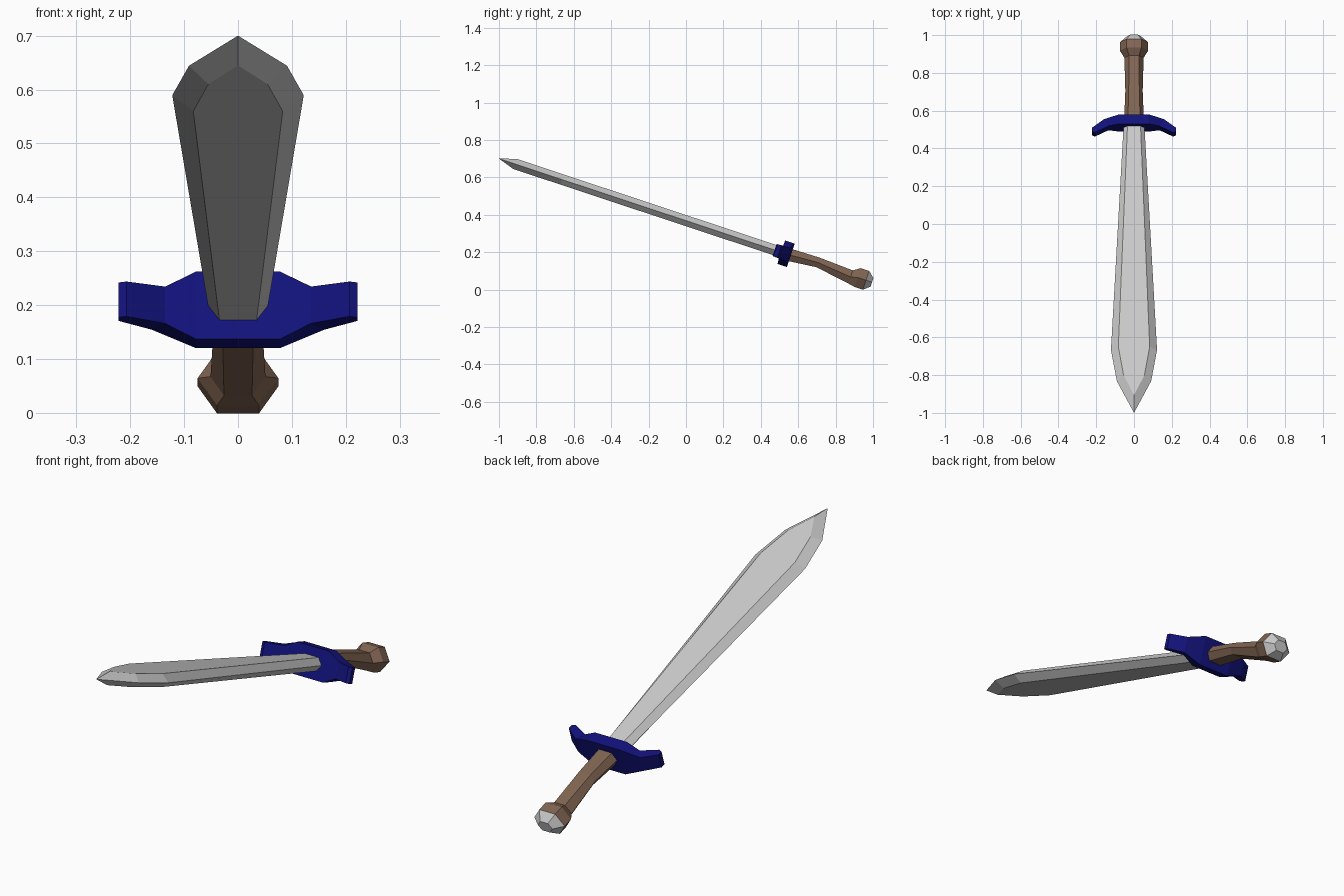
import bpy, bmesh, math

if "Cube" in bpy.data.objects:
    bpy.data.objects.remove(bpy.data.objects["Cube"])

ANGLE = math.radians(18.34)
SIN, COS = math.sin(ANGLE), math.cos(ANGLE)


def place(x, s, t):
    """x = width, s = distance along the sword towards the tip, t = thickness."""
    return (x, -s * COS + t * SIN, 0.3685 + s * SIN + t * COS)


def loft(name, rings, color=None, cap_start=True, cap_end=True):
    bm = bmesh.new()
    loops = [[bm.verts.new(place(*p)) for p in ring] for ring in rings]
    for a, b in zip(loops, loops[1:]):
        n = len(a)
        for i in range(n):
            j = (i + 1) % n
            bm.faces.new((a[i], a[j], b[j], b[i]))
    if cap_start:
        bm.faces.new(loops[0][::-1])
    if cap_end:
        bm.faces.new(loops[-1])
    bmesh.ops.remove_doubles(bm, verts=bm.verts, dist=0.0002)
    bmesh.ops.recalc_face_normals(bm, faces=bm.faces)
    mesh = bpy.data.meshes.new(name)
    bm.to_mesh(mesh)
    bm.free()
    obj = bpy.data.objects.new(name, mesh)
    bpy.context.collection.objects.link(obj)
    if color:
        mat = bpy.data.materials.new(name + "_color")
        mat.diffuse_color = (*color, 1)
        mat.use_nodes = True
        mat.node_tree.nodes["Principled BSDF"].inputs["Base Color"].default_value = mat.diffuse_color
        mesh.materials.append(mat)
    return obj


def hexagon(s, width, thick, flat, centre=0.0):
    return [(width, s, centre), (flat, s, centre + thick), (-flat, s, centre + thick),
            (-width, s, centre), (-flat, s, centre - thick), (flat, s, centre - thick)]


# Blade: bevelled outline, sharp edge at mid thickness around flat faces
edge = [(0.055, -0.55), (0.122, 0.702), (0.091, 0.876), (0, 1.0535)]
flat = [(0.034, -0.55), (0.083, 0.694), (0.055, 0.853), (0, 0.964)]


def outline(half, t):
    pts = half + [(-x, s) for x, s in half[-2::-1]]
    return [(x, s, t) for x, s in pts]


loft("blade", [outline(flat, -0.0285), outline(edge, 0), outline(flat, 0.0285)])

# Crossguard: swept wings, mirrored about the centre
# front x, front s, back x, back s, half height
half = [(0.078, -0.537, 0.078, -0.590, 0.066),
        (0.135, -0.535, 0.160, -0.572, 0.036),
        (0.207, -0.499, 0.218, -0.529, 0.034),
        (0.222, -0.505, 0.222, -0.526, 0.034)]
sections = [(-a, b, -c, d, e) for a, b, c, d, e in half[::-1]] + half
loft("crossguard",
     [[(xf, sf, t), (xb, sb, t), (xb, sb, -t), (xf, sf, -t)]
      for xf, sf, xb, sb, t in sections], (0.006, 0.006, 0.2))

# Grip: six-sided handle with a slight bend, flaring into the pommel collar
BROWN = (0.22, 0.13, 0.085)
loft("grip", [hexagon(-0.580, 0.052, 0.034, 0.032),
              hexagon(-0.740, 0.046, 0.027, 0.028, 0.010),
              hexagon(-0.930, 0.051, 0.037, 0.026, -0.009),
              hexagon(-0.967, 0.075, 0.053, 0.039),
              hexagon(-1.014, 0.075, 0.053, 0.039)], BROWN)

# Pommel cap: faceted grey end
loft("pommel_cap", [hexagon(-1.014, 0.075, 0.053, 0.039),
                    hexagon(-1.048, 0.036, 0.024, 0.019)])
